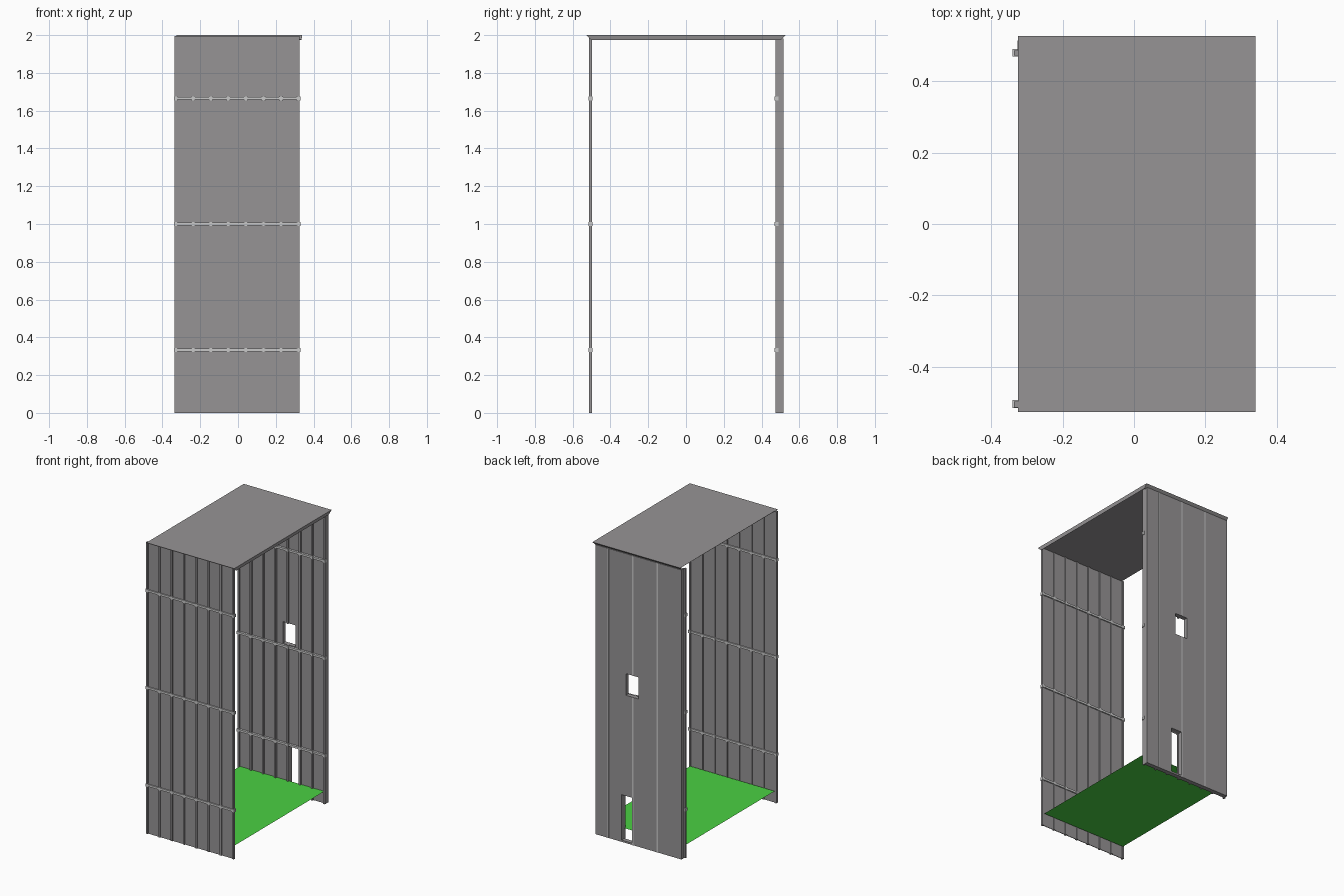
import bpy, bmesh
from mathutils import Matrix, Vector

if "Cube" in bpy.data.objects:
    bpy.data.objects.remove(bpy.data.objects["Cube"])


def material(name, rgb):
    m = bpy.data.materials.new(name)
    m.diffuse_color = (*rgb, 1)
    m.use_nodes = True
    m.node_tree.nodes["Principled BSDF"].inputs["Base Color"].default_value = m.diffuse_color
    return m


GREY = material("panel grey", (0.305, 0.295, 0.30))
LIGHT = material("light steel", (0.58, 0.58, 0.58))
GREEN = material("floor green", (0.07, 0.64, 0.055))


def finish(name, bm, mat):
    bmesh.ops.recalc_face_normals(bm, faces=bm.faces)
    me = bpy.data.meshes.new(name)
    bm.to_mesh(me)
    bm.free()
    me.materials.append(mat)
    ob = bpy.data.objects.new(name, me)
    bpy.context.collection.objects.link(ob)
    return ob


def boxes(name, mat, items):
    """One object made of boxes given as (x0, x1, y0, y1, z0, z1)."""
    bm = bmesh.new()
    for x0, x1, y0, y1, z0, z1 in items:
        c = Vector(((x0 + x1) / 2, (y0 + y1) / 2, (z0 + z1) / 2))
        bmesh.ops.create_cube(bm, size=1, matrix=Matrix.Translation(c) @
                              Matrix.Diagonal((x1 - x0, y1 - y0, z1 - z0, 1)))
    return finish(name, bm, mat)


X0, X1, TOP, FRONT_TOP = -0.327, 0.326, 1.982, 1.996
posts = [-0.33 + 0.0929 * i for i in range(8)]
rails = (0.333, 1.0, 1.665)
WINDOW = (0.0, 0.095, 1.012, 1.16)
DOOR = (0.046, 0.128, 0.012, 0.323)

# Front wall: thin sheet with posts showing on both sides
boxes("front_sheet", GREY, [(X0, X1, -0.507, -0.503, 0, FRONT_TOP)])
boxes("front_posts", GREY, [(x - .006, x + .006, -0.514, -0.497, 0, FRONT_TOP) for x in posts])

# Back wall: thick panel with a window and a door cut out
back = boxes("back_panel", GREY, [(X0, X1, 0.485, 0.515, 0, TOP)])
for n, (a, b, z0, z1) in (("window_cutter", WINDOW), ("door_cutter", DOOR)):
    cut = boxes(n, GREY, [(a, b, 0.4, 0.6, z0, z1)])
    cut.hide_render = True
    mod = back.modifiers.new(n, 'BOOLEAN')
    mod.operation, mod.object, mod.solver = 'DIFFERENCE', cut, 'EXACT'
    bpy.context.view_layer.objects.active = back
    bpy.ops.object.modifier_apply(modifier=n)
    bpy.data.objects.remove(cut)


def spans(x):
    """Heights of a back post or seam, interrupted by the window and door."""
    out, z = [], 0
    for a, b, z0, z1 in (DOOR, WINDOW):
        if a < x < b:
            out.append((z, z0))
            z = z1
    return out + [(z, TOP)]


boxes("back_posts", GREY, [(x - .006, x + .006, 0.473, 0.486, a, b)
                           for x in posts for a, b in spans(x)])
boxes("back_seams", LIGHT, [(x - .004, x + .004, 0.514, 0.517, a, b)
                            for x in posts[2::2] for a, b in spans(x)])

# Rails with a small coupler at every post
for name, y in (("front", -0.505), ("back", 0.48)):
    boxes(name + "_rails", LIGHT, [(-0.337, 0.326, y - .01, y + .01, z - .007, z + .007)
                                   for z in rails])
    boxes(name + "_couplers", LIGHT, [(x - .01, x + .01, y - .011, y + .011, z - .01, z + .01)
                                      for x in posts for z in rails])

# Roof: sheet with a right end lip and a sloping back flange
bm = bmesh.new()
rim = [bm.verts.new(p) for p in ((-.325, -.527, 2), (.34, -.527, 2), (.34, .527, 2), (-.325, .527, 2))]
low = [bm.verts.new(p) for p in ((.336, -.502, 1.975), (.336, .502, 1.975), (-.325, .502, 1.975))]
bm.faces.new(rim)
bm.faces.new((rim[1], low[0], low[1], rim[2]))
bm.faces.new((rim[2], low[1], low[2], rim[3]))
roof = finish("roof", bm, GREY)
sol = roof.modifiers.new("thickness", 'SOLIDIFY')
sol.thickness, sol.offset = 0.002, -1

# Floor: a single flat sheet
bm = bmesh.new()
bm.faces.new([bm.verts.new(p) for p in ((-.325, -.495, .082), (.315, -.495, .082),
                                        (.315, .485, .082), (-.325, .485, .082))])
finish("floor", bm, GREEN)
